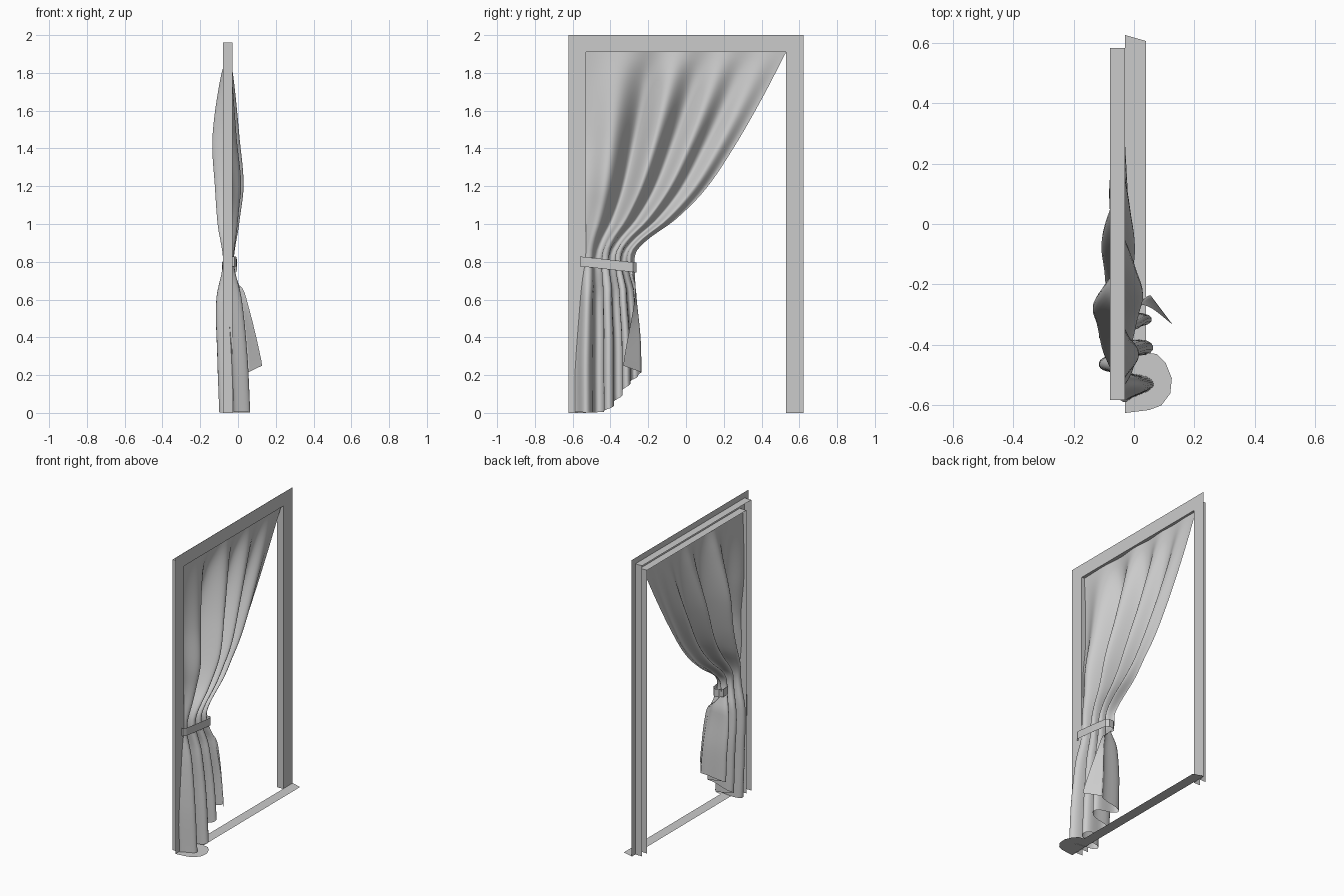
import bpy, math

if "Cube" in bpy.data.objects:
    bpy.data.objects.remove(bpy.data.objects["Cube"])

def make(name, verts, faces, smooth=False):
    me = bpy.data.meshes.new(name)
    me.from_pydata(verts, [], faces)
    me.update()
    ob = bpy.data.objects.new(name, me)
    bpy.context.collection.objects.link(ob)
    if smooth:
        for p in me.polygons:
            p.use_smooth = True
    return ob

def lookup(table, z):
    # Smooth interpolation of rows (z, value), z descending
    if z >= table[0][0]:
        return table[0][1]
    for i in range(len(table) - 1):
        (z0, a), (z1, b) = table[i], table[i + 1]
        if z >= z1:
            t = (z0 - z) / (z0 - z1)
            zp, p = table[max(i - 1, 0)]
            zn, n = table[min(i + 2, len(table) - 1)]
            m0 = (b - p) / (zp - z1) * (z0 - z1)
            m1 = (n - a) / (z0 - zn) * (z0 - z1)
            return ((2*t**3 - 3*t*t + 1) * a + (t**3 - 2*t*t + t) * m0
                    + (3*t*t - 2*t**3) * b + (t**3 - t*t) * m1)
    return table[-1][1]

def arch(hw, top):
    return [(-hw, 0), (-hw, top), (hw, top), (hw, 0)]

def arch_strip(name, a, xa, b, xb):
    # Ribbon of three quads between two door-shaped outlines
    v = [(xa, y, z) for y, z in a] + [(xb, y, z) for y, z in b]
    return make(name, v, [(i, i + 1, i + 5, i + 4) for i in range(3)])

# Door frame: flat casing with outer and inner jamb linings behind it
FX, BX = -0.03, -0.08
arch_strip("casing", arch(0.623, 2.0), FX, arch(0.53, 1.91), FX)
arch_strip("outer_jamb", arch(0.582, 1.96), FX, arch(0.582, 1.96), BX)
arch_strip("inner_jamb", arch(0.53, 1.91), BX, arch(0.53, 1.91), FX)

# Floor sill with a rounded pool beneath the gathered cloth
sill = [(-0.03, 0.625), (-0.03, -0.625), (0.05, -0.615), (0.09, -0.6), (0.12, -0.56),
        (0.125, -0.51), (0.105, -0.46), (0.075, -0.43), (0.04, -0.425), (0.04, 0.605)]
make("floor_sill", [(x, y, 0.004) for x, y in sill], [tuple(range(len(sill)))])

# Curtain outline and fold depth by height
LEFT = [(1.91, -.53), (1.4, -.532), (1.1, -.54), (.8, -.56), (.6, -.575), (.3, -.588), (0, -.588)]
RIGHT = [(1.91, .53), (1.66, .40), (1.4, .25), (1.18, .10), (1.02, -.06), (.92, -.20),
         (.85, -.265), (.77, -.27), (.6, -.26), (.4, -.24), (.2, -.235), (0, -.235)]
BACK = [(1.91, -.057), (1.75, -.10), (1.45, -.14), (1.2, -.125), (1.0, -.11),
        (.8, -.08), (.6, -.115), (.3, -.11), (0, -.10)]
FRONT = [(1.91, -.045), (1.75, -.015), (1.45, .022), (1.2, .048), (1.0, .015),
         (.8, -.02), (.6, .02), (.3, .05), (0, .065)]
HEM = [(1, .25), (.86, .2), (.72, .15), (.6, .085), (.48, .03), (.38, .006), (0, .004)]
FLAP_X = [(.78, -.02), (.62, .04), (.27, .125), (.2, .125)]
FLAP_Y = [(.78, -.275), (.62, -.27), (.27, -.33), (.2, -.33)]

def cloth(u, z):
    g = 2 * math.pi * 4 * (0.06 + 0.94 * u ** 1.4)
    low = min(max((1.1 - z) / 0.4, 0), 1)
    b, f = lookup(BACK, z), lookup(FRONT, z)
    # upper folds soften towards both edges
    soft = min(1, 0.3 + 2.2 * u) * (1 - 0.85 * max(0, (u - 0.3) / 0.7))
    fade = low + (1 - low) * soft
    mid = (b + f) / 2
    mid += (-0.045 - mid) * min(1, u * u) * (1 - low)
    x = mid - (f - b) / 2 * fade * math.cos(g)
    l, r = lookup(LEFT, z), lookup(RIGHT, z)
    y = l + (r - l) * u + 0.010 * low * math.sin(2 * g) * math.sin(math.pi * u)
    return x, y

NU, NV, UF = 80, 60, 0.9
verts, faces = [], []
for j in range(NV + 1):
    for i in range(NU + 1):
        u = i / NU
        z = 1.91 + (lookup(HEM, u) - 1.91) * j / NV
        x, y = cloth(u, z)
        if z < 0.78:
            k = min((0.78 - z) / 0.12, 1)
            if u > UF:
                # trailing edge turned forward below the tie
                w = (u - UF) / (1 - UF)
                x1, y1 = cloth(UF, z)[0], lookup(RIGHT, z)
                fx = x1 + (lookup(FLAP_X, z) - x1) * w
                fy = y1 + (lookup(FLAP_Y, z) - y1) * w
                x, y = x + (fx - x) * k, y + (fy - y) * k
            else:
                # remaining pleats stretch to the full width
                l = lookup(LEFT, z)
                y = l + (y - l) * (1 + k * (1 / UF - 1))
        verts.append((x, y, z))
for j in range(NV):
    for i in range(NU):
        a = j * (NU + 1) + i
        faces.append((a, a + NU + 1, a + NU + 2, a + 1))
make("curtain", verts, faces, True)

# Tie-back band: runs across the front and wraps round the free side
path = [(-.03, -.558), (-.018, -.562), (-.008, -.54), (-.006, -.40), (-.008, -.28),
        (-.025, -.262), (-.06, -.265), (-.082, -.285), (-.084, -.33)]
tv = []
for x, y in path:
    zc = 0.802 - (y + 0.56) * 0.11
    tv += [(x, y, zc - 0.026), (x, y, zc + 0.026)]
make("tie_band", tv, [(2*i, 2*i + 2, 2*i + 3, 2*i + 1) for i in range(len(path) - 1)])
